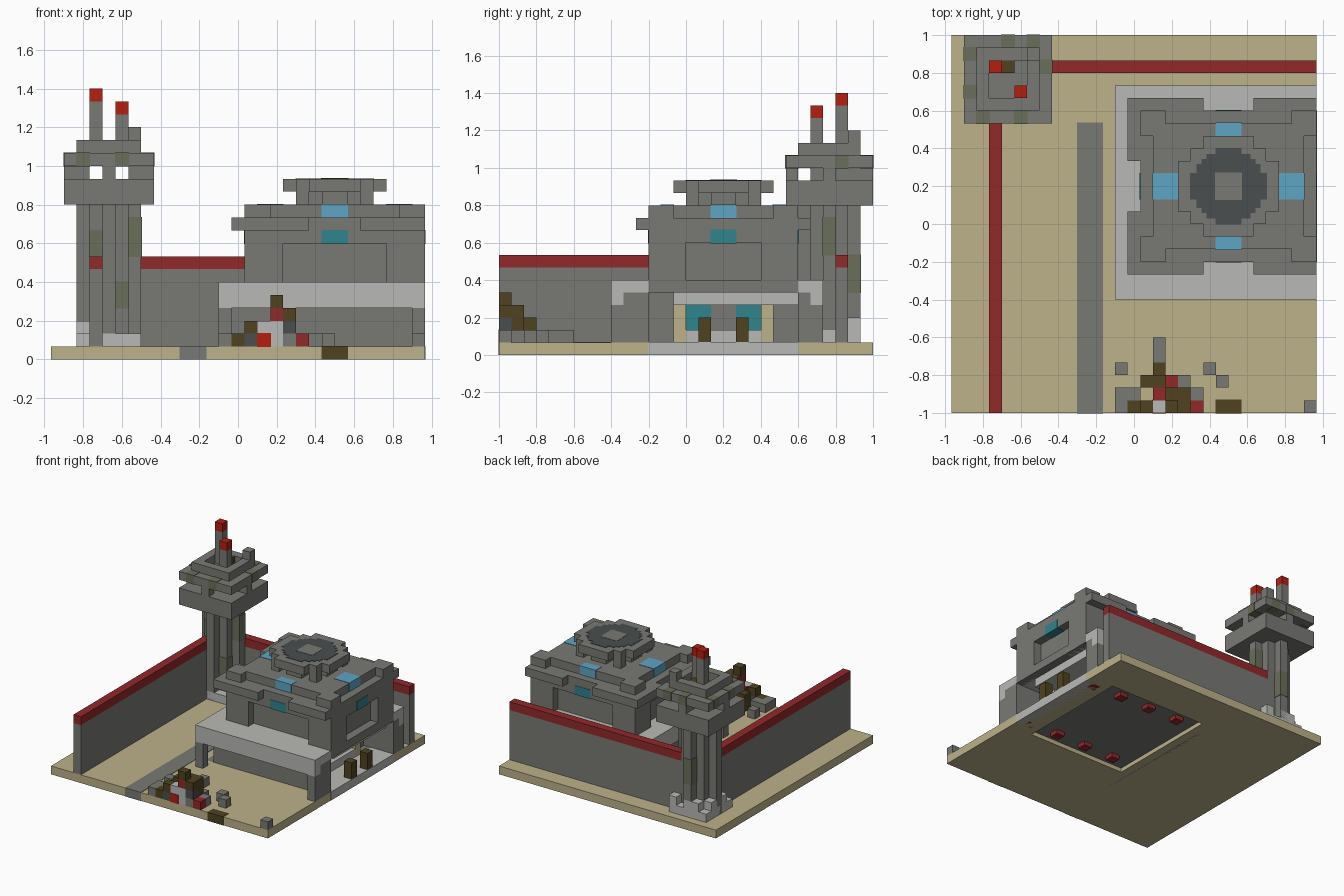
import bpy, bmesh
from mathutils import Matrix, Vector

old = bpy.data.objects.get("Cube")
if old:
    bpy.data.objects.remove(old, do_unlink=True)

UNIT = 2 / 30
ORIGIN = Vector((-29 / 30, -1, 0))


def srgb(value):
    value /= 255
    return ((value + 0.055) / 1.055) ** 2.4 if value > 0.04 else value / 12.92


def material(name, *rgb):
    mat = bpy.data.materials.new(name)
    colour = [srgb(c) for c in rgb] + [1]
    mat.diffuse_color = colour
    mat.use_nodes = True
    node = next(n for n in mat.node_tree.nodes if n.type == 'BSDF_PRINCIPLED')
    node.inputs["Base Color"].default_value = colour
    node.inputs["Roughness"].default_value = 0.9
    return mat


SAND = material("sand", 189, 178, 138)
STONE = material("grey stone", 121, 121, 117)
PALE = material("pale stone", 185, 185, 182)
DARK = material("dark slate", 74, 78, 80)
TRIM = material("deep red trim", 145, 40, 42)
LAMP = material("bright red lamp", 178, 32, 16)
WOOD = material("brown wood", 80, 66, 32)
MOSS = material("mossy stone", 106, 111, 90)
SKY = material("blue skylight", 95, 165, 195)
TEAL = material("teal window", 48, 131, 141)


def blocks(name, mat, *boxes, pad=0):
    """Join boxes given in grid cells as (x range, y range, z range)."""
    bm = bmesh.new()
    for x, y, z in boxes:
        low = Vector((x[0], y[0], z[0])) * UNIT + ORIGIN - Vector((pad,) * 3)
        high = Vector((x[1], y[1], z[1])) * UNIT + ORIGIN + Vector((pad,) * 3)
        low.z = max(low.z, 0)
        size = Matrix.Diagonal((*(high - low), 1))
        bmesh.ops.create_cube(bm, size=1, matrix=Matrix.Translation((low + high) / 2) @ size)
    mesh = bpy.data.meshes.new(name)
    bm.to_mesh(mesh)
    bm.free()
    mesh.materials.append(mat)
    obj = bpy.data.objects.new(name, mesh)
    bpy.context.collection.objects.link(obj)
    return obj


def cell(x, y, z):
    return (x, x + 1), (y, y + 1), (z, z + 1)


def corners(x, y, z, sx, sy):
    """Four equal boxes in the corners of a rectangle."""
    return [(a, b, z) for a in ((x[0], x[0] + sx), (x[1] - sx, x[1]))
            for b in ((y[0], y[0] + sy), (y[1] - sy, y[1]))]


# Ground, with a shallow recess beneath the hall
GROUND = (0, 1)
EAST = (13, 29)
blocks("ground", SAND, ((0, 13), (0, 30), GROUND), (EAST, (0, 11), GROUND),
       (EAST, (25, 30), GROUND), ((26, 29), (11, 25), GROUND))
blocks("hall_floor", STONE, ((13, 26), (11, 25), (0.5, 1)))
blocks("hall_threshold", PALE, ((26, 29), (12, 24), GROUND), pad=0.002)
blocks("path", STONE, ((10, 12), (0, 23), GROUND), pad=0.003)
blocks("buried_log", WOOD, ((21, 23), (0, 1), GROUND), pad=0.003)
blocks("floor_lamps", TRIM, *[((x, x + 1), (y, y + 1), (0, 0.9))
                              for x in range(15, 29, 4) for y in (12, 23)], pad=0.003)

# Perimeter walls and red coping
for name, mat, z in (("wall", STONE, (1, 7)), ("wall_coping", TRIM, (7, 8))):
    blocks(name, mat, ((3, 4), (0, 27), z), ((4, 29), (27, 28), z))

# Hall porch: legs, rear walls and pale slab
blocks("porch_slab", PALE, (EAST, (9, 26), (5, 6)), (EAST, (9, 10), (4, 5)),
       ((13, 14), (9, 26), (4, 5)), ((14, 29), (25, 26), (4, 5)))
blocks("porch_legs", STONE, *corners(EAST, (9, 26), (1, 4), 1, 1),
       ((28, 29), (10, 12), (1, 5)), ((28, 29), (24, 25), (1, 5)))
blocks("hall_walls", STONE, ((14, 28), (11, 12), (1, 5)), ((14, 28), (24, 25), (1, 5)),
       ((14, 15), (12, 24), (1, 5)))

# Entrance inside the hall
blocks("entrance_wall", STONE, ((24, 25), (12, 24), (1, 5)))
blocks("entrance_step", PALE, ((25, 26), (15, 21), (1, 2)))
blocks("entrance_lintel", PALE, ((25, 28), (14, 24), (4, 5)))
blocks("entrance_pillars", SAND, *[((25, 26), (y, y + 1), (1, 4)) for y in (14, 21)])
blocks("entrance_windows", TEAL, *[((24.9, 25.1), (y, y + 2), (2, 4)) for y in (15, 19)])
blocks("gate_posts", WOOD, *[((28, 29), (y, y + 1), (1, 3)) for y in (16, 19)])

# Upper hall: recessed core, corner masses, bands and horns
HX, HY = (15, 29), (12, 24)
blocks("hall_core", STONE, ((16, 28), (13, 23), (6, 12)))
blocks("hall_corners", STONE, *corners(HX, HY, (6, 9), 3, 1), *corners(HX, HY, (6, 9), 1, 3))
blocks("hall_band", STONE, (HX, HY, (9, 11)), ((28, 29), HY, (5, 6)))
blocks("hall_ledge", STONE, ((14, 20), (11, 12), (10, 11)), ((24, 29), (11, 12), (10, 11)),
       ((14, 15), (11, 16), (10, 11)), ((14, 15), (20, 25), (10, 11)),
       ((14, 20), (24, 25), (10, 11)), ((24, 29), (24, 25), (10, 11)))
blocks("hall_horns", STONE, *corners(HX, HY, (11, 12), 2, 1), *corners(HX, HY, (11, 12), 1, 2))
blocks("skylights", SKY, *[((21, 23), (y, y + 1), (11, 12)) for y in (13, 22)],
       *[((x, x + 2), (17, 19), (11, 12)) for x in (16, 26)], pad=0.003)
blocks("hall_windows", TEAL, ((21, 23), HY, (9, 10)), (HX, (17, 19), (9, 10)), pad=0.003)


# Round roof plate on short legs, built from crossed boxes around one centre
def disc(name, mat, z, *halves, pad=0):
    blocks(name, mat, *[((22 - a, 22 + a), (18 - b, 18 + b), z) for a, b in halves], pad=pad)


disc("roof_hub", STONE, (12, 13), (1, 3), (3, 1))
blocks("roof_legs", STONE, *corners((19, 25), (15, 21), (12, 13), 1, 1))
disc("roof_plate", STONE, (13, 14), (4, 2), (3, 3), (2, 4))
disc("roof_ring", DARK, (13.9, 14), (3, 1), (2.5, 1.7), (2.1, 2.1), (1.7, 2.5), (1, 3), pad=0.003)
disc("roof_centre", STONE, (13.9, 14), (1, 1), pad=0.005)

# Watchtower: pale foot, fluted shaft, two decks with posts between
blocks("tower_foot", PALE, ((2, 7), (24, 29), (1, 2)), ((2, 3), (25, 28), (2, 3)),
       ((3, 5), (28, 29), (2, 3)), ((6, 7), (28, 29), (2, 3)))
blocks("tower_shaft", STONE, ((3, 6), (25, 28), (1, 12)), ((2, 7), (26, 27), (1, 12)),
       ((4, 5), (24, 29), (1, 12)))
TX, TY = (1, 8), (23, 30)
blocks("tower_lower_deck", STONE, (TX, TY, (12, 14)))
blocks("tower_posts", STONE, ((1, 3), (26, 27), (14, 15)), ((6, 8), (26, 27), (14, 15)),
       ((4, 5), (25, 30), (14, 15)), cell(4, 23, 14))
blocks("tower_upper_deck", STONE, (TX, TY, (15, 16)))
blocks("tower_parapet", STONE, ((2, 7), (24, 25), (16, 17)), ((2, 7), (28, 29), (16, 17)),
       ((2, 3), (25, 28), (16, 17)), ((6, 7), (25, 28), (16, 17)), cell(6, 28, 17))
blocks("tower_masts", STONE, ((3, 4), (27, 28), (16, 20)), ((5, 6), (25, 26), (16, 19)))
blocks("mast_lamps", LAMP, cell(3, 27, 20), cell(5, 25, 19))
blocks("tower_crate", WOOD, cell(4, 27, 16))
blocks("moss_patches", MOSS, cell(1, 28, 15), cell(1, 25, 15), cell(4, 29, 15),
       cell(6, 29, 15), cell(7, 27, 15), cell(5, 23, 15), cell(2, 23, 15),
       ((3, 4), (25, 26), (8, 10)), ((6, 7), (26, 27), (8, 11)),
       ((5, 6), (25, 26), (4, 6)), ((4, 5), (28, 29), (5, 8)), pad=0.003)

# Rubble heap and scattered stones
blocks("rubble_stone", STONE, cell(13, 3, 1), ((16, 17), (4, 6), (1, 2)), cell(18, 2, 1),
       ((13, 15), (1, 2), (1, 2)), cell(13, 0, 1), ((18, 20), (1, 2), (1, 2)),
       cell(20, 3, 1), cell(21, 2, 1), cell(28, 0, 1), cell(18, 0, 1))
blocks("rubble_pale", PALE, ((16, 18), (0, 1), (1, 3)))
blocks("rubble_dark", DARK, cell(15, 0, 1), cell(18, 0, 2))
blocks("rubble_wood", WOOD, cell(14, 0, 1), cell(15, 0, 2), cell(17, 0, 4),
       ((17, 19), (1, 2), (2, 4)), cell(18, 0, 3), ((15, 17), (2, 3), (1, 3)), cell(16, 3, 1))
blocks("rubble_red", TRIM, cell(17, 0, 3), cell(17, 2, 1), cell(16, 1, 2), cell(19, 0, 1))
blocks("rubble_lamp", LAMP, cell(16, 0, 1), pad=0.003)
